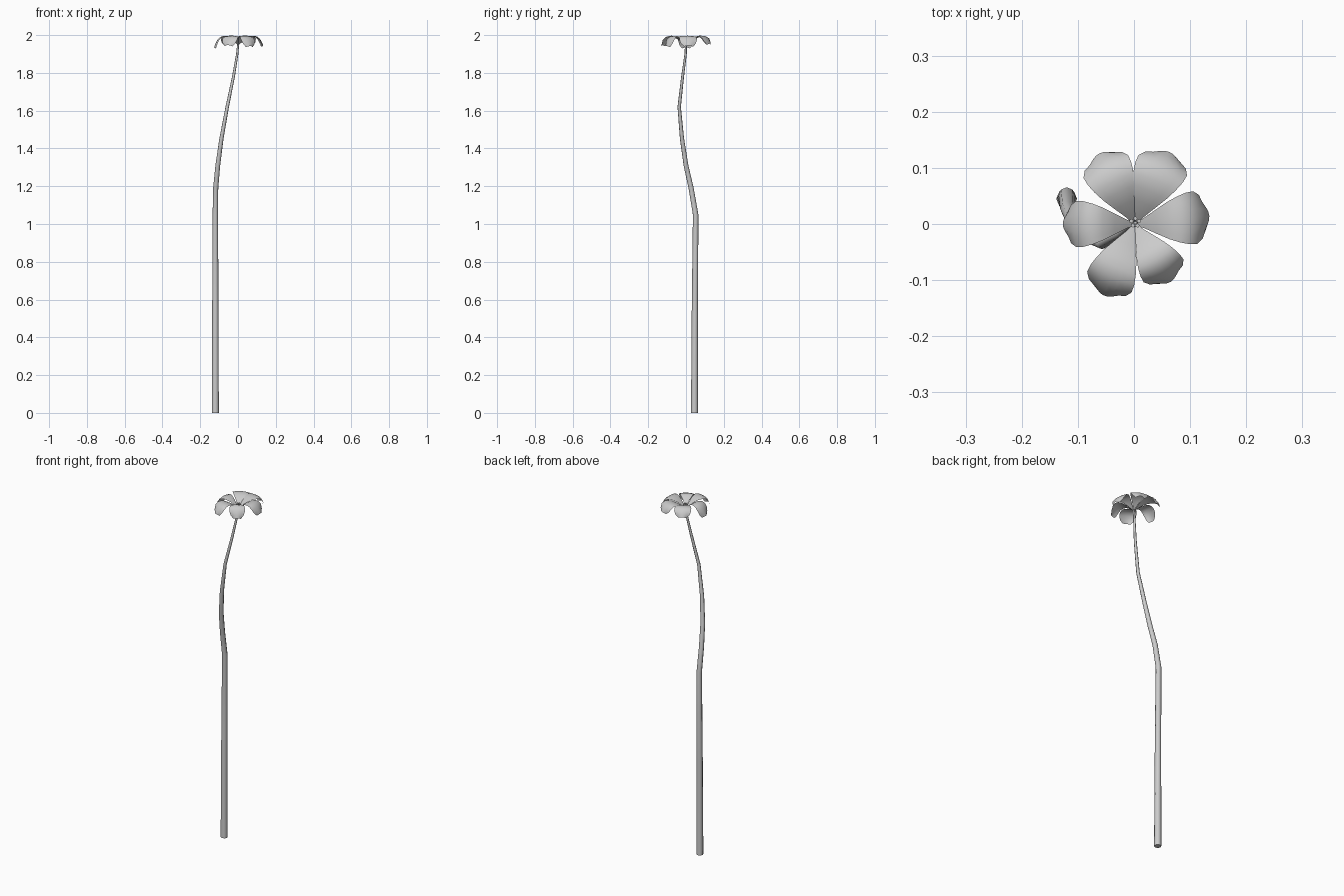
import bpy, bmesh, math
from mathutils import Vector

if "Cube" in bpy.data.objects:
    bpy.data.objects.remove(bpy.data.objects["Cube"])


def finish(name, bm, smooth=True):
    mesh = bpy.data.meshes.new(name)
    bm.to_mesh(mesh)
    bm.free()
    for p in mesh.polygons:
        p.use_smooth = smooth
    ob = bpy.data.objects.new(name, mesh)
    bpy.context.collection.objects.link(ob)
    return ob


def tube(name, points, sides=8):
    """Closed tapered tube through (x, y, z, radius) points."""
    bm = bmesh.new()
    rings = []
    for i, (x, y, z, r) in enumerate(points):
        a = Vector(points[max(i - 1, 0)][:3])
        b = Vector(points[min(i + 1, len(points) - 1)][:3])
        t = (b - a).normalized()
        side = Vector((0, 1, 0)).cross(t).normalized()
        up = t.cross(side)
        ring = []
        for k in range(sides):
            ang = 2 * math.pi * k / sides
            ring.append(bm.verts.new(Vector((x, y, z)) + r * (math.cos(ang) * side + math.sin(ang) * up)))
        rings.append(ring)
    for lo, hi in zip(rings, rings[1:]):
        for k in range(sides):
            n = (k + 1) % sides
            bm.faces.new((lo[k], lo[n], hi[n], hi[k]))
    bm.faces.new(rings[0][::-1])
    bm.faces.new(rings[-1])
    ob = finish(name, bm)
    bpy.ops.object.select_all(action='DESELECT')
    ob.select_set(True)
    bpy.context.view_layer.objects.active = ob
    bpy.ops.object.shade_smooth_by_angle(angle=math.radians(50))
    return ob


# Bent, tapering stem
tube("stem", [(-0.12, 0.045, 0, 0.0185), (-0.12, 0.047, 0.55, 0.0165),
              (-0.12, 0.051, 1.05, 0.0145), (-0.118, 0.027, 1.19, 0.0135),
              (-0.107, 0.0, 1.31, 0.0125), (-0.088, -0.021, 1.45, 0.011),
              (-0.057, -0.036, 1.62, 0.009), (-0.024, -0.018, 1.78, 0.0075),
              (-0.004, -0.002, 1.9, 0.006), (0.001, 0.0, 1.955, 0.005)])

# Petal profile: fraction of length, half width, height above the base
PROFILE = [(0.0, 0.003, 0.0), (0.12, 0.009, 0.014), (0.28, 0.021, 0.032), (0.45, 0.033, 0.045),
           (0.6, 0.041, 0.05), (0.74, 0.046, 0.048), (0.86, 0.047, 0.038), (0.95, 0.039, 0.02),
           (1.0, 0.023, 0.006)]


def petal(name, angle, length, width, tip_z, bend):
    bm = bmesh.new()
    rows = []
    ca, sa = math.cos(math.radians(angle)), math.sin(math.radians(angle))
    for u, w, h in PROFILE:
        row = []
        for j in range(7):
            v = j / 3 - 1
            r = length * u - 0.010 * v * v * u ** 3
            s = w * width * v + bend * u * u
            drop = max(0, u - 0.55) / 0.45
            z = 1.947 + h + (tip_z - 1.953) * drop ** 1.5 - 0.006 * v * v * u
            row.append(bm.verts.new((0.002 + r * ca - s * sa, r * sa + s * ca, z)))
        rows.append(row)
    for lo, hi in zip(rows, rows[1:]):
        for j in range(6):
            bm.faces.new((lo[j], hi[j], hi[j + 1], lo[j + 1]))
    return finish(name, bm)


# Six drooping petals: angle, length, width, tip height, sideways bend
for i, args in enumerate([(5, 0.133, 1.0, 1.945, 0.003), (67, 0.142, 1.0, 1.955, -0.006),
                          (117, 0.141, 0.95, 1.955, 0.0), (180, 0.129, 0.88, 1.935, 0.0),
                          (245, 0.139, 0.93, 1.947, 0.003), (300, 0.121, 0.87, 1.942, 0.003)]):
    petal("petal_%d" % (i + 1), *args)

# Cluster of little stamens in the middle
for i in range(5):
    a = 2 * math.pi * i / 5 + 0.3
    x, y = 0.002 + 0.007 * math.cos(a), 0.003 + 0.007 * math.sin(a)
    tube("stamen_%d" % (i + 1), [(0.002, 0.002, 1.945, 0.0015), (x, y, 1.963, 0.002),
                                 (x, y, 1.964, 0.004), (x, y, 1.971, 0.004)], 5)
